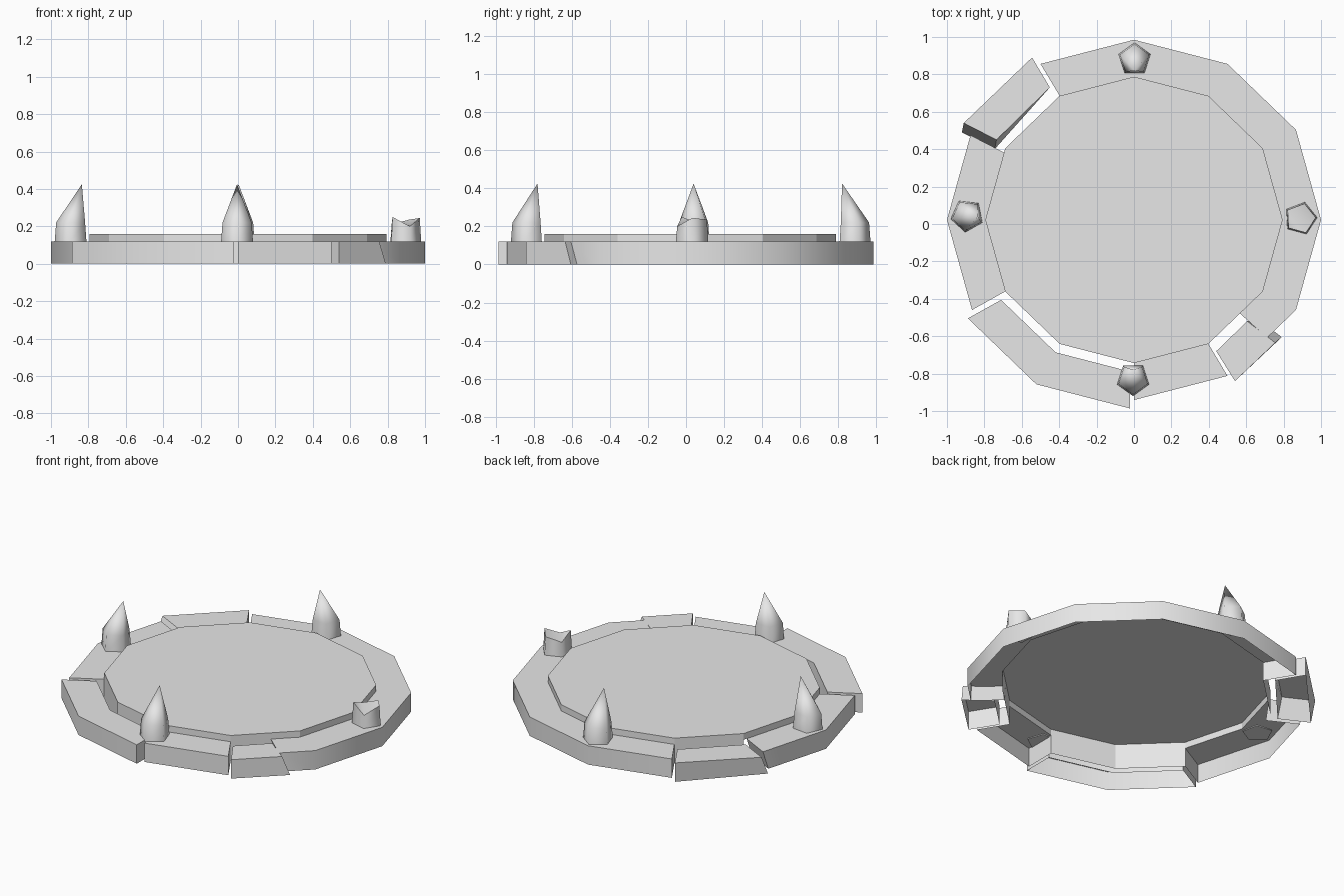
import bpy, bmesh
from math import sin, cos, pi, floor, radians
from mathutils import Vector

cube = bpy.data.objects.get("Cube")
if cube:
    bpy.data.objects.remove(cube, do_unlink=True)

stone = bpy.data.materials.new("pale_grey_stone")
stone.use_nodes = True
grey = (0.8, 0.8, 0.8, 1)
stone.diffuse_color = grey
stone.node_tree.nodes["Principled BSDF"].inputs["Base Color"].default_value = grey

RIM, TOP = 0.12, 0.16
INNER, OUTER = 0.795, 1.0


def corner(k, r):
    """Point on the twelve-sided outline; fractions lie on the straight sides."""
    def whole(i):
        return Vector((r * cos(i * pi / 6), 0.022 + 0.963 * r * sin(i * pi / 6), 0))
    i = floor(k)
    return whole(i).lerp(whole(i + 1), k - i)


def finish(name, bm, angle):
    bmesh.ops.recalc_face_normals(bm, faces=bm.faces)
    bm.faces.ensure_lookup_table()
    if bm.faces[0].normal.z < 0:        # first face is always an upper one
        bmesh.ops.reverse_faces(bm, faces=bm.faces)
    mesh = bpy.data.meshes.new(name)
    bm.to_mesh(mesh)
    bm.free()
    mesh.materials.append(stone)
    obj = bpy.data.objects.new(name, mesh)
    bpy.context.collection.objects.link(obj)
    bpy.ops.object.select_all(action='DESELECT')
    obj.select_set(True)
    bpy.context.view_layer.objects.active = obj
    bpy.ops.object.shade_smooth_by_angle(angle=radians(angle))


def trough(name, inner, outer, inner_wall, start=(0, 0), end=(0, 0)):
    """Hollow rim piece, open below; start and end slant the end faces."""
    bm = bmesh.new()
    last = len(inner) - 1
    rows = []
    for i, (a, b) in enumerate(zip(inner, outer)):
        s = start if i == 0 else end if i == last else (0, 0)
        rows.append([bm.verts.new(p) for p in (
            (a[0], a[1], RIM), (b[0], b[1], RIM),
            (b[0] + s[0], b[1] + s[1], 0), (a[0] + s[0], a[1] + s[1], 0))])
    for p, q in zip(rows, rows[1:]):
        bm.faces.new((p[0], p[1], q[1], q[0]))
        bm.faces.new((p[1], p[2], q[2], q[1]))
        if inner_wall:
            bm.faces.new((p[3], p[0], q[0], q[3]))
    bm.faces.new(rows[0])
    bm.faces.new(rows[-1])
    finish(name, bm, 40)


def rim(name, steps, shift=(0, 0), inner_wall=False, **slant):
    move = Vector((*shift, 0))
    trough(name, [corner(k, INNER) + move for k in steps],
           [corner(k, OUTER) + move for k in steps], inner_wall, **slant)


# Raised central slab: its wall reaches the ground where the rim broke away
bm = bmesh.new()
bm.faces.new([bm.verts.new(corner(k, INNER) + Vector((0, 0, TOP))) for k in range(12)])
bm.verts.ensure_lookup_table()
upper = list(bm.verts)
for k in range(12):
    low = 0 if k in (4, 7, 8, 10) else RIM
    a, b = upper[k], upper[(k + 1) % 12]
    c, d = (bm.verts.new((v.co.x, v.co.y, low)) for v in (b, a))
    bm.faces.new((a, b, c, d))
finish("central_slab", bm, 40)

# Rim still joined to the slab
rim("back_rim", (10.58, 11, 12, 13, 14, 15, 16), start=(0.035, 0.035))
rim("right_rim", (5.06, 6, 7), start=(-0.01, -0.04))
rim("front_rim", (9, 10))

# Pieces that have slipped outward
rim("loose_front_rim", (7, 8, 9), (-0.022, -0.045), True)
trough("loose_back_block", [(-0.45, 0.73), (-0.735, 0.45)],
       [(-0.545, 0.89), (-0.91, 0.54)], True, end=(-0.01, -0.05))
trough("loose_left_block", [(0.44, -0.68), (0.605, -0.52)],
       [(0.54, -0.84), (0.755, -0.635)], True, end=(0.035, 0.03))


def spike(name, centre, turn, tip=None, break_heights=None):
    """Five-sided spike pointing one corner outward, whole or snapped off."""
    bm = bmesh.new()

    def ring(scale, heights):
        return [bm.verts.new((centre[0] + 0.09 * scale * cos(turn + i * 2 * pi / 5),
                              centre[1] + 0.09 * scale * sin(turn + i * 2 * pi / 5), h))
                for i, h in enumerate(heights)]

    base = ring(1, [RIM - 0.005] * 5)
    waist = ring(0.91, break_heights or [0.22] * 5)
    if tip:
        point = bm.verts.new((*tip, 0.425))
        for i in range(5):
            bm.faces.new((waist[i], waist[(i + 1) % 5], point))
    else:
        bm.faces.new((waist[2], waist[3], waist[4]))
        bm.faces.new((waist[4], waist[0], waist[1], waist[2]))
    for i in range(5):
        j = (i + 1) % 5
        bm.faces.new((base[i], base[j], waist[j], waist[i]))
    bm.faces.new(base)
    bm.normal_update()
    finish(name, bm, 78 if tip else 74)


spike("front_spike", (-0.005, -0.83), -pi / 2, (-0.005, -0.78))
spike("back_spike", (0.003, 0.88), pi / 2, (0.003, 0.82))
spike("right_spike", (-0.892, 0.045), pi + 0.2, (-0.835, 0.04))
spike("broken_left_spike", (0.89, 0.03), 0.05,
      break_heights=[0.245, 0.235, 0.21, 0.25, 0.2])
